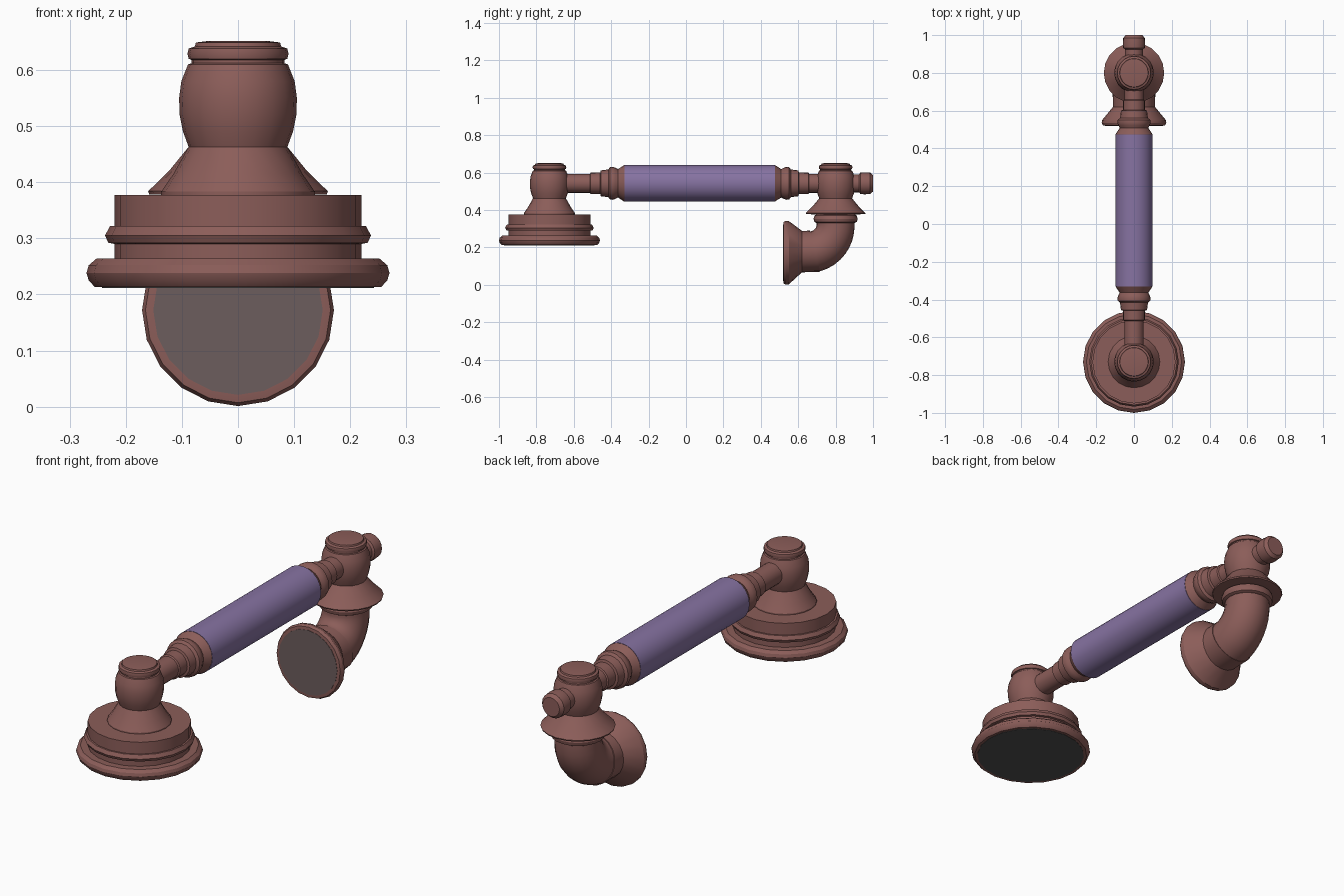
import bpy, bmesh
from math import sin, cos, pi, radians
from mathutils import Matrix, Vector

if "Cube" in bpy.data.objects:
    bpy.data.objects.remove(bpy.data.objects["Cube"])


def material(name, rgb):
    m = bpy.data.materials.new(name)
    m.diffuse_color = (*rgb, 1)
    m.use_nodes = True
    m.node_tree.nodes["Principled BSDF"].inputs["Base Color"].default_value = m.diffuse_color
    return m


COPPER = material("copper", (0.26, 0.11, 0.10))
VIOLET = material("violet", (0.24, 0.17, 0.36))
DARK = material("dark_grey", (0.08, 0.08, 0.08))
UMBER = material("umber_grey", (0.15, 0.11, 0.11))


def loft(name, rings, mat, sides=20):
    """Skin capped circular rings given as (y, z, tilt about x in degrees, radius)."""
    bm = bmesh.new()
    loops = []
    for y, z, tilt, r in rings:
        rot = Matrix.Rotation(radians(tilt), 3, 'X')
        angles = [2 * pi * i / sides for i in range(sides)]
        loops.append([bm.verts.new(Vector((0, y, z)) + rot @ Vector((r * sin(t), r * cos(t), 0)))
                      for t in angles])
    for a, b in zip(loops, loops[1:]):
        for i in range(sides):
            j = (i + 1) % sides
            bm.faces.new((a[i], a[j], b[j], b[i]))
    bm.faces.new(loops[0])
    bm.faces.new(loops[-1])
    bmesh.ops.recalc_face_normals(bm, faces=bm.faces)
    me = bpy.data.meshes.new(name)
    bm.to_mesh(me)
    bm.free()
    me.materials.append(mat)
    ob = bpy.data.objects.new(name, me)
    bpy.context.collection.objects.link(ob)
    bpy.ops.object.select_all(action='DESELECT')
    ob.select_set(True)
    bpy.context.view_layer.objects.active = ob
    bpy.ops.object.shade_smooth_by_angle(angle=radians(30))
    return ob


def upright(name, y, profile, mat, sides=20):
    return loft(name, [(y, z, 0, r) for r, z in profile], mat, sides)


def lengthwise(name, z, profile, mat, sides=20):
    return loft(name, [(y, z, -90, r) for r, y in profile], mat, sides)


FRONT, BACK, AXIS, MID = -0.73, 0.80, 0.543, 0.0725

# ball-shaped posts with caps
BALL = [(0.088, 0.463), (0.098, 0.49), (0.104, 0.52), (0.105, 0.55), (0.101, 0.58),
        (0.089, 0.61), (0.083, 0.612), (0.083, 0.618), (0.088, 0.62), (0.090, 0.629),
        (0.088, 0.638), (0.077, 0.642), (0.075, 0.649), (0.05, 0.652)]
upright("front_post", FRONT, [(0.137, 0.37), (0.137, 0.383), (0.115, 0.415)] + BALL, COPPER)
upright("back_post", BACK, [(0.09, 0.377), (0.158, 0.378), (0.16, 0.384), (0.123, 0.42)] + BALL, COPPER)

# earpiece drum with rim and bead
upright("earpiece", FRONT, [(0.244, 0.213), (0.255, 0.213), (0.266, 0.225), (0.270, 0.238),
                            (0.266, 0.252), (0.252, 0.264), (0.22, 0.264), (0.22, 0.29),
                            (0.231, 0.292), (0.237, 0.305), (0.228, 0.322), (0.22, 0.322),
                            (0.22, 0.377), (0.12, 0.377)], COPPER)
upright("earpiece_disc", FRONT, [(0.242, 0.2115), (0.242, 0.218)], DARK)

# grip
lengthwise("grip", AXIS, [(0.098, -0.33), (0.098, 0.475)], VIOLET, 32)

# turned ferrules and rods at both ends of the grip
FERRULE = [(0.097, 0.40), (0.097, 0.404), (0.076, 0.436), (0.083, 0.45), (0.088, 0.463),
           (0.086, 0.479), (0.074, 0.488), (0.069, 0.528), (0.058, 0.531), (0.057, 0.582),
           (0.051, 0.586), (0.051, 0.72)]
for label, s in (("front", -1), ("back", 1)):
    lengthwise(label + "_ferrule", AXIS, [(r, MID + s * d) for r, d in FERRULE], COPPER)

# end knob behind the back post
lengthwise("end_knob", AXIS, [(0.048, 0.85), (0.048, 0.925), (0.057, 0.932), (0.059, 0.955),
                              (0.057, 0.985), (0.044, 1.0)], COPPER)

# collar under the back post
upright("collar", BACK, [(0.10, 0.378), (0.113, 0.37), (0.118, 0.353), (0.114, 0.337),
                         (0.10, 0.33)], COPPER)

# curved elbow pipe
STEPS, BEND, R = 8, 76, 0.145
elbow = [(BACK, 0.35, 0, 0.101)]
for i in range(STEPS + 1):
    a = BEND * i / STEPS
    elbow.append((BACK - R * (1 - cos(radians(a))), 0.32 - R * sin(radians(a)), -a,
                  0.101 + 0.009 * i / STEPS))
loft("elbow", elbow, COPPER)

# mouthpiece cup with slanted neck
loft("mouthpiece", [(0.69, 0.18, -BEND, 0.113), (0.62, 0.178, -90, 0.111), (0.55, 0.172, -90, 0.169),
                    (0.535, 0.172, -90, 0.171), (0.522, 0.172, -90, 0.165),
                    (0.52, 0.172, -90, 0.152)], COPPER)
lengthwise("mouthpiece_disc", 0.172, [(0.151, 0.5185), (0.151, 0.525)], UMBER)
